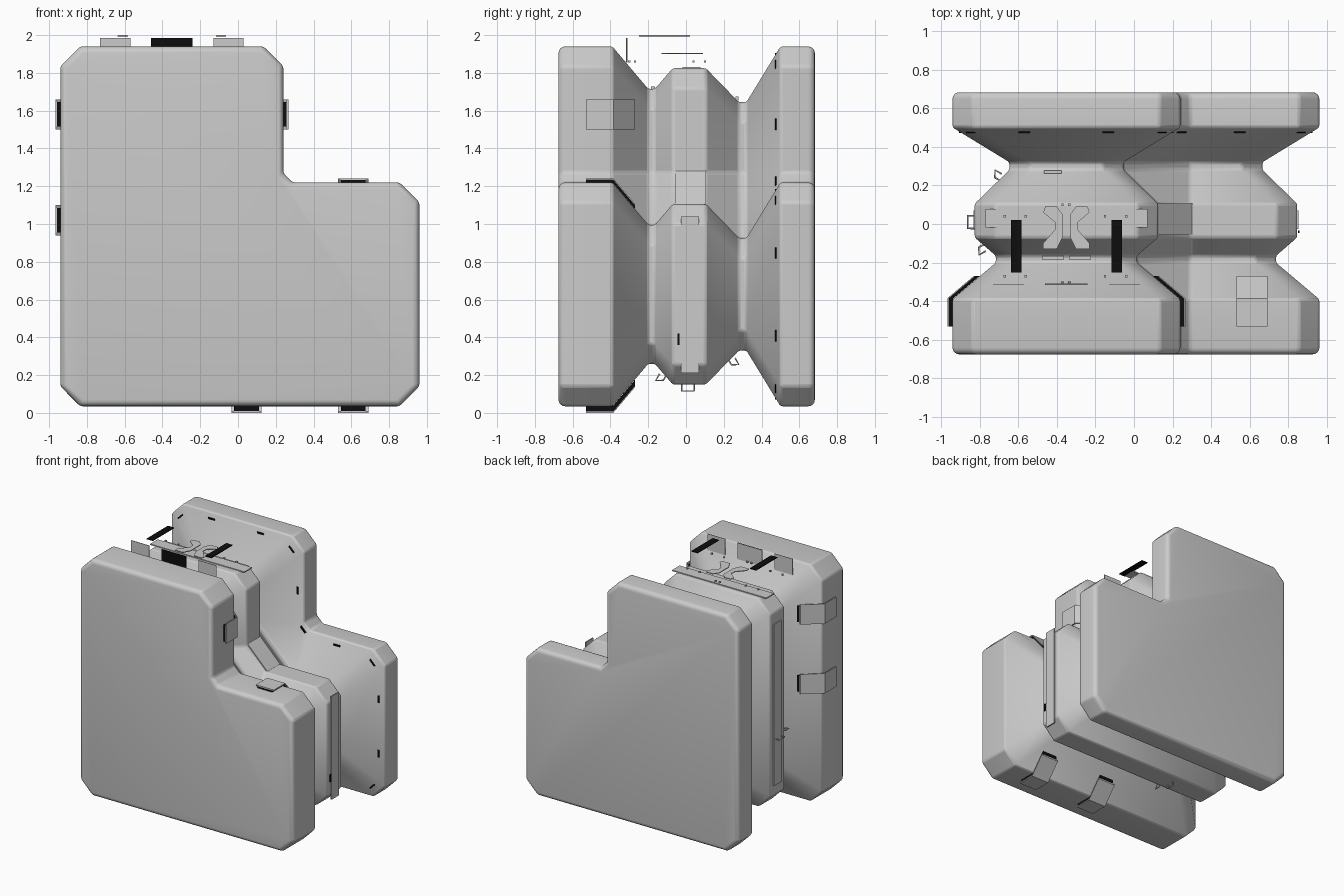
import bpy, bmesh, math
from mathutils import Vector, Matrix

cube = bpy.data.objects.get("Cube")
if cube:
    bpy.data.objects.remove(cube, do_unlink=True)


def material(name, value):
    m = bpy.data.materials.new(name)
    m.use_nodes = True
    colour = (value, value, value, 1)
    m.diffuse_color = colour
    m.node_tree.nodes["Principled BSDF"].inputs["Base Color"].default_value = colour
    return m


GREY = material("light grey", 0.6)
BLACK = material("black", 0.004)


def add(name, bm, mat):
    bmesh.ops.recalc_face_normals(bm, faces=bm.faces)
    me = bpy.data.meshes.new(name)
    bm.to_mesh(me)
    bm.free()
    me.materials.append(mat)
    ob = bpy.data.objects.new(name, me)
    bpy.context.collection.objects.link(ob)
    return ob


def prism(name, ring, vec, mat):
    """Extrude a closed ring of 3D points along a vector."""
    bm = bmesh.new()
    face = bm.faces.new([bm.verts.new(p) for p in ring])
    ext = bmesh.ops.extrude_face_region(bm, geom=[face])
    moved = [v for v in ext["geom"] if isinstance(v, bmesh.types.BMVert)]
    bmesh.ops.translate(bm, verts=moved, vec=Vector(vec))
    return add(name, bm, mat)


def box(name, centre, size, mat, turn=0):
    """Box, turned about the y axis."""
    bm = bmesh.new()
    bmesh.ops.create_cube(bm, size=1)
    bmesh.ops.scale(bm, vec=size, verts=bm.verts)
    bmesh.ops.transform(bm, verts=bm.verts, matrix=Matrix.Translation(centre)
                        @ Matrix.Rotation(math.radians(turn), 4, "Y"))
    return add(name, bm, mat)


# Stepped outline in x and z, drawn in by d
LEFT, RIGHT, BASE, TOP = -0.94, 0.96, 0.035, 1.94
STEP_X, STEP_Z, CUT = 0.24, 1.22, 0.105


def outline(d):
    l, r, b, t = LEFT + d, RIGHT - d, BASE + d, TOP - d
    sx, sz, c = STEP_X - d, STEP_Z - d, CUT
    return [(l, b + c), (l + c, b), (r - c, b), (r, b + c), (r, sz - c), (r - c, sz),
            (STEP_X + 0.05, sz), (sx, STEP_Z + 0.05),
            (sx, t - c), (sx - c, t), (l + c, t), (l, t - c)]


# Main body: outline lofted front to back through two grooves
SECTIONS = [(-0.675, 0), (-0.39, 0), (-0.2, 0.225), (-0.165, 0.225), (-0.07, 0.115),
            (0.105, 0.115), (0.28, 0.295), (0.32, 0.295), (0.5, 0), (0.682, 0)]
bm = bmesh.new()
rings = [[bm.verts.new((x, y, z)) for x, z in outline(d)] for y, d in SECTIONS]
n = len(rings[0])
for a, b in zip(rings, rings[1:]):
    for i in range(n):
        j = (i + 1) % n
        bm.faces.new((a[i], a[j], b[j], b[i]))
caps = [bm.faces.new(rings[0]), bm.faces.new(rings[-1])]
bmesh.ops.recalc_face_normals(bm, faces=bm.faces)
rim = [e for f in caps for e in f.edges]
bmesh.ops.bevel(bm, geom=rim, offset=0.035, segments=4, profile=0.5, affect="EDGES")
body = add("body", bm, GREY)
soft = body.modifiers.new("soft edges", "BEVEL")
soft.width, soft.segments, soft.limit_method = 0.012, 2, "ANGLE"
soft.angle_limit = math.radians(32)
bpy.context.view_layer.objects.active = body
body.select_set(True)
bpy.ops.object.shade_smooth_by_angle(angle=math.radians(32))
body.select_set(False)


# Bent clips that wrap the front slab's rear edge
def clip(name, x, z, nx, nz, proud):
    def strip(part, lo, hi, width, mat):
        path = [(-0.53, 0), (-0.385, 0), (-0.27, -0.136)]
        side = [(y, o + lo) for y, o in path] + [(y, o + hi) for y, o in reversed(path)]
        tx, tz = nz, -nx
        ring = [(x + nx * o - tx * width / 2, y, z + nz * o - tz * width / 2) for y, o in side]
        prism(part, ring, (tx * width, 0, tz * width), mat)
    strip(name, proud - 0.009, proud, 0.16, GREY)
    strip(name + "_pad", -0.004, proud - 0.009, 0.13, BLACK)


for z in (1.58, 1.02):
    clip("left_wall_clip", LEFT, z, -1, 0, 0.027)
clip("tower_clip", STEP_X, 1.58, 1, 0, 0.027)
clip("shelf_clip", 0.61, STEP_Z, 0, 1, 0.022)
for x in (0.045, 0.61):
    clip("base_clip", x, BASE, 0, -1, 0.035)

# Raised brace across the inner corner of the middle rib
prism("corner_brace", [(0.12, -0.055, 1.285), (0.31, -0.055, 1.095), (0.12, -0.055, 1.095)],
      (0, 0.16, 0), GREY)

# Narrow strips along the middle rib
box("right_strip", (0.847, 0.022, 0.625), (0.009, 0.095, 0.83), GREY)
box("left_strip", (-0.827, 0.022, 0.98), (0.009, 0.095, 1.3), GREY)
box("top_strip", (-0.35, 0.03, 1.827), (0.84, 0.095, 0.009), GREY)
box("right_strip_mark", (0.853, -0.04, 0.39), (0.009, 0.012, 0.06), BLACK)
for x in (-0.42, -0.28):
    box("groove_bar", (x, -0.175, 1.72), (0.115, 0.02, 0.015), GREY)
box("rear_groove_bar", (-0.42, 0.27, 1.665), (0.09, 0.015, 0.02), GREY)

# Black dashes around the rear slab's front taper
edge = outline(0.05)
for i in range(n):
    (x0, z0), (x1, z1) = edge[i], edge[(i + 1) % n]
    length = math.hypot(x1 - x0, z1 - z0)
    count = 1 if length < 0.75 else 2 if length < 1.3 else 3
    turn = -math.degrees(math.atan2(z1 - z0, x1 - x0))
    for k in range(count):
        f = (k + 0.5) / count
        box("taper_dash", (x0 + (x1 - x0) * f, 0.475, z0 + (z1 - z0) * f),
            (0.06, 0.009, 0.03), BLACK, turn)

# Thin floating top bars and upright plates
for x in (-0.61, -0.09):
    box("top_bar", (x, -0.115, 1.996), (0.055, 0.27, 0.006), BLACK)
box("centre_plate", (-0.35, -0.315, 1.92), (0.22, 0.004, 0.13), BLACK)
box("centre_plate_back", (-0.35, -0.311, 1.92), (0.22, 0.004, 0.13), GREY)
for x in (-0.65, -0.05):
    box("side_plate", (x, -0.315, 1.92), (0.16, 0.004, 0.13), GREY)

# Mirrored pair of bent struts above the middle rib
bend = [(0.11, 0.09), (0.05, 0.09), (0.02, 0.05), (0.02, -0.07), (0.05, -0.13),
        (0.12, -0.13), (0.12, -0.1), (0.06, -0.03), (0.06, 0.01), (0.12, 0.06)]
for s in (-1, 1):
    prism("bent_strut", [(-0.35 + s * x, y, 1.9) for x, y in bend], (0, 0, 0.006), GREY)

# Small rivets
for y in (-0.27, 0.04):
    for x in (-0.67, -0.56, -0.15, -0.04):
        box("rivet", (x, y, 1.86), (0.012, 0.012, 0.012), GREY)
for y in (-0.3, 0.1):
    for x in (-0.37, -0.335):
        box("rivet", (x, y, 1.86), (0.012, 0.012, 0.012), GREY)


# Wire loops on the left wall and underside of the middle rib
def loop(name, centre, out, along):
    c, out, along = Vector(centre), Vector(out), Vector(along) * 0.033
    cu = bpy.data.curves.new(name, "CURVE")
    cu.dimensions, cu.bevel_depth, cu.bevel_resolution = "3D", 0.005, 1
    sp = cu.splines.new("POLY")
    sp.points.add(3)
    for p, q in zip(sp.points, (c - along, c - along + out, c + along + out, c + along)):
        p.co = (*q, 1)
    cu.materials.append(GREY)
    bpy.context.collection.objects.link(bpy.data.objects.new(name, cu))


for y, d, lean in ((0.01, 0.115, 0), (-0.12, 0.172, -0.02), (0.24, 0.255, 0.02)):
    slope = (0, 1, 0) if not lean else (0, 0.6, 0)
    loop("left_loop", (LEFT + d, y, 0.7), (-0.035, lean, 0), slope)
    loop("base_loop", (-0.35, y, BASE + d), (0, lean, -0.035), slope)
